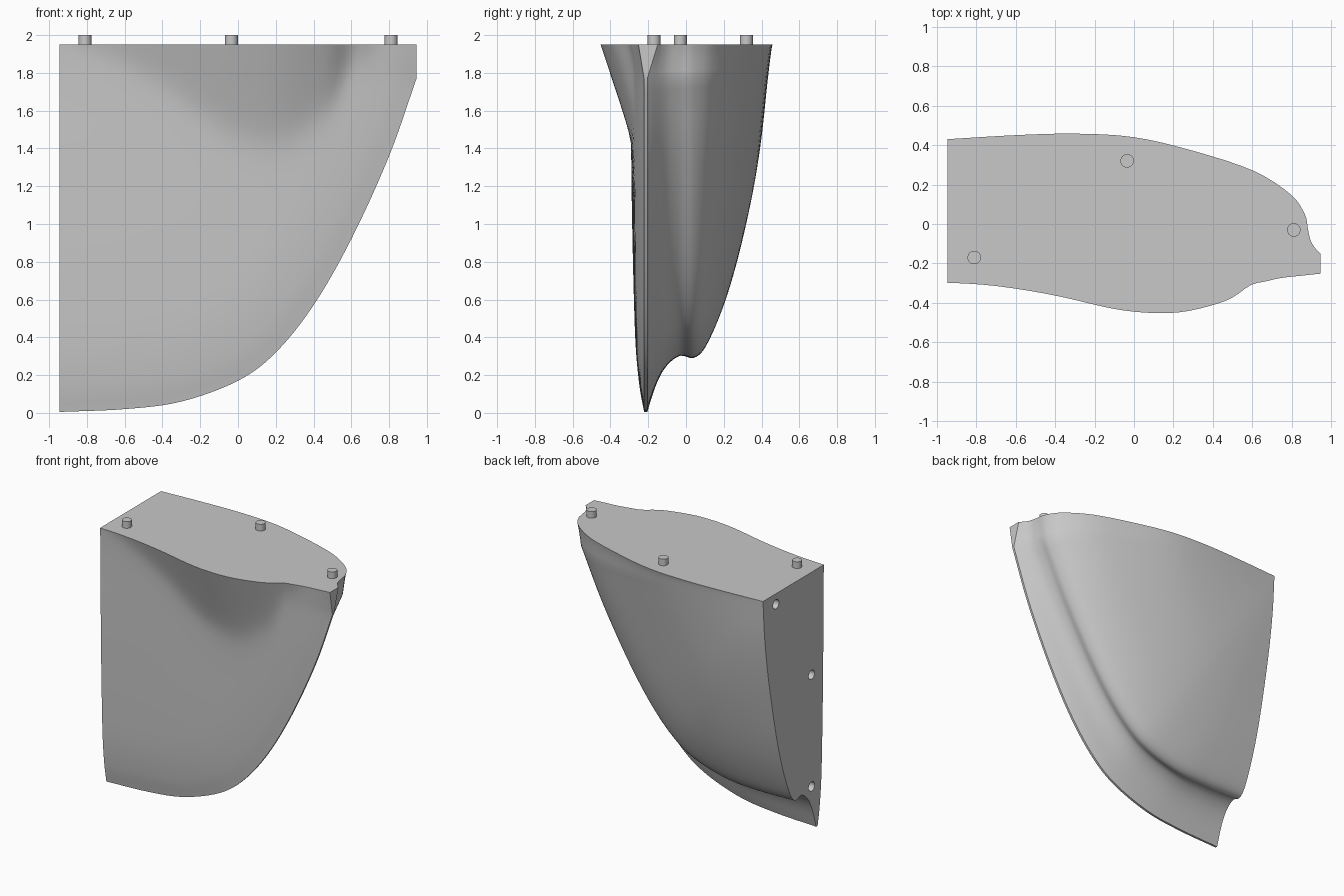
import bpy, bmesh, math
from mathutils import Vector

cube = bpy.data.objects.get("Cube")
if cube:
    bpy.data.objects.remove(cube, do_unlink=True)

TOP, SIDE = 1.95, 0.945

grey = bpy.data.materials.new("light_grey")
grey.use_nodes = True
grey.diffuse_color = (0.58, 0.58, 0.58, 1)
grey.node_tree.nodes["Principled BSDF"].inputs["Base Color"].default_value = grey.diffuse_color


def smooth_path(points, steps):
    """Catmull-Rom curve through 2D points."""
    p = [Vector(q) for q in points]
    p = [2 * p[0] - p[1]] + p + [2 * p[-1] - p[-2]]
    out = []
    for a, b, c, d in zip(p, p[1:], p[2:], p[3:]):
        for i in range(steps):
            t = i / steps
            out.append(0.5 * (2 * b + (c - a) * t + (2 * a - 5 * b + 4 * c - d) * t * t
                              + (3 * b - a - 3 * c + d) * t ** 3))
    return out + [p[-2]]


def lookup(path, x):
    for a, b in zip(path, path[1:]):
        if x <= b.x:
            return a.y + (b.y - a.y) * (x - a.x) / max(b.x - a.x, 1e-6)
    return path[-1].y


def add_cylinder(name, radius, depth, location, rotation=(0, 0, 0)):
    bpy.ops.mesh.primitive_cylinder_add(vertices=32, radius=radius, depth=depth,
                                        location=location, rotation=rotation)
    obj = bpy.context.object
    obj.name = name
    obj.data.materials.append(grey)
    return obj


def smooth(obj):
    bpy.ops.object.select_all(action='DESELECT')
    obj.select_set(True)
    bpy.context.view_layer.objects.active = obj
    bpy.ops.object.shade_smooth_by_angle(angle=math.radians(30))


# Rim outline (x, z): clipped straight edge, then the long sweep to the bottom
clip_z = 1.77
sweep = smooth_path([(SIDE, clip_z), (0.8, 1.36), (0.6, 0.92), (0.4, 0.57), (0.2, 0.32),
                     (0, 0.17), (-0.3, 0.06), (-0.6, 0.02), (-SIDE, 0.005)], 6)
outline = [Vector((SIDE, TOP - (TOP - clip_z) * i / 5)) for i in range(5)] + sweep

# Back profiles (distance fraction, y): along the top edge and down the flat side
along_top = smooth_path([(0, .43), (.18, .45), (.34, .458), (.5, .44), (.66, .37), (.82, .27),
                         (.92, .15), (.958, .05), (.966, -.02), (.973, -.08), (.985, -.12),
                         (1, -.15)], 4)
down_side = smooth_path([(0, .43), (.15, .41), (.3, .37), (.45, .315), (.6, .25), (.72, .18),
                         (.82, .1), (.85, .04), (.843, -.03), (.87, -.1), (.92, -.155),
                         (1, -.205)], 4)

# Front base profile and the swelling along its top edge
front_base = smooth_path([(0, -.29), (.3, -.289), (.5, -.284), (.7, -.275), (.83, -.265),
                          (.93, -.246), (1, -.222)], 7)
swelling = smooth_path([(-.945, -.02), (-.7, .015), (-.4, .07), (-.1, .143), (.1, .168),
                        (.25, .165), (.4, .135), (.5, .1), (.6, .03), (.7, .005),
                        (.945, -.1)], 5)


def front_point(end, clip, s, y):
    x = -SIDE + (end.x + SIDE) * s
    z = TOP + (end.y - TOP) * s
    d = lookup(swelling, x) - 0.33 * (TOP - z)
    bump = 0.5 * (d + math.hypot(d, 0.03))
    return Vector((x, y - 0.03 * clip * s ** 8 - bump * (1 - s ** 12), z))


def back_point(end, clip, blend, a, b):
    q = a.lerp(b, blend)
    # hold the edge thin once the rim leaves the clipped part
    rim_y = -.205 + .055 * clip
    y = q.y + (rim_y - (-.15 - .055 * blend)) * max(0, q.x) ** 30
    return Vector((-SIDE + (end.x + SIDE) * q.x, y, TOP + (end.y - TOP) * q.x))


# Body: front and back skins fanned out from the top corner
bm = bmesh.new()
front_corner = bm.verts.new(front_point(outline[0], 0, 0, -.29))
back_corner = bm.verts.new((-SIDE, along_top[0].y, TOP))
front, back = [], []
for end in outline:
    angle = math.atan2(TOP - end.y, end.x + SIDE) / (math.pi / 2)
    blend = min(1, max(0, angle)) ** 0.75
    clip = max(0, (end.y - clip_z) / (TOP - clip_z))
    front.append([front_corner] + [bm.verts.new(front_point(end, clip, p.x, p.y))
                                   for p in front_base[1:]])
    back.append([back_corner] + [bm.verts.new(back_point(end, clip, blend, a, b))
                                 for a, b in zip(along_top[1:], down_side[1:])])
for skin in (front, back):
    for r0, r1 in zip(skin, skin[1:]):
        bm.faces.new((r0[0], r0[1], r1[1]))
        for i in range(1, len(r0) - 1):
            bm.faces.new((r0[i], r0[i + 1], r1[i + 1], r1[i]))
for i in range(len(outline) - 1):
    bm.faces.new((front[i][-1], back[i][-1], back[i + 1][-1], front[i + 1][-1]))
# Flat top and flat side
for k in (0, -1):
    bm.faces.new(front[k] + back[k][::-1])
bmesh.ops.recalc_face_normals(bm, faces=bm.faces)
mesh = bpy.data.meshes.new("body")
bm.to_mesh(mesh)
bm.free()
mesh.materials.append(grey)
body = bpy.data.objects.new("body", mesh)
bpy.context.collection.objects.link(body)

# Round sockets in the flat side
for y, z in ((.275, 1.87), (-.15, 1.175), (-.15, .33)):
    cutter = add_cylinder("socket_cutter", .035, .12, (-SIDE, y, z), (0, math.pi / 2, 0))
    cutter.hide_render = True
    cut = body.modifiers.new("socket", 'BOOLEAN')
    cut.operation, cut.solver, cut.object = 'DIFFERENCE', 'EXACT', cutter
    bpy.context.view_layer.objects.active = body
    bpy.ops.object.modifier_apply(modifier=cut.name)
    bpy.data.objects.remove(cutter, do_unlink=True)
smooth(body)

# Locating pegs on the top
for i, (x, y) in enumerate(((-.81, -.17), (-.035, .32), (.81, -.03))):
    smooth(add_cylinder(f"peg_{i + 1}", .034, .07, (x, y, 1.965)))
